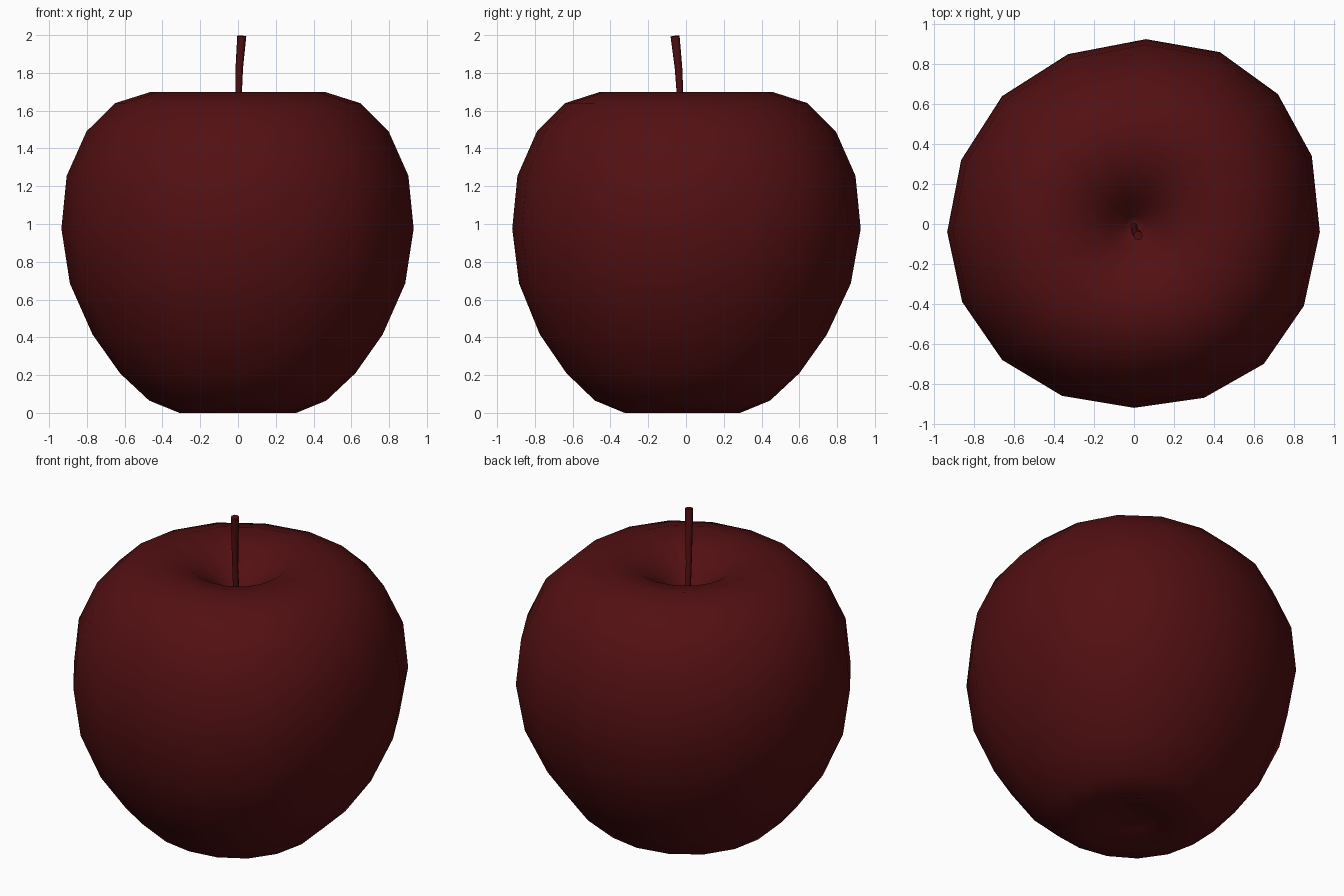
import bpy, bmesh, math
from mathutils import Vector

if "Cube" in bpy.data.objects:
    bpy.data.objects.remove(bpy.data.objects["Cube"])

red = bpy.data.materials.new("dark red")
red.diffuse_color = (0.085, 0.005, 0.006, 1)
red.use_nodes = True
red.node_tree.nodes["Principled BSDF"].inputs["Base Color"].default_value = red.diffuse_color


def loft(name, rings, start=None, end=None):
    """Skin a list of point rings, closing each end with a fan or a cap."""
    bm = bmesh.new()
    loops = [[bm.verts.new(p) for p in ring] for ring in rings]
    n = len(loops[0])
    for a, b in zip(loops, loops[1:]):
        for i in range(n):
            j = (i + 1) % n
            bm.faces.new((a[i], a[j], b[j], b[i]))
    for loop, tip in ((loops[0], start), (loops[-1], end)):
        if tip is None:
            bm.faces.new(loop)
        else:
            v = bm.verts.new(tip)
            for i in range(n):
                bm.faces.new((loop[i], loop[(i + 1) % n], v))
    bmesh.ops.recalc_face_normals(bm, faces=bm.faces[:])
    mesh = bpy.data.meshes.new(name)
    bm.to_mesh(mesh)
    bm.free()
    mesh.materials.append(red)
    obj = bpy.data.objects.new(name, mesh)
    bpy.context.collection.objects.link(obj)
    return obj


# Apple body: slightly irregular 16-sided outline scaled along a profile
outline = [(0.93, -0.04), (0.89, 0.34), (0.72, 0.65), (0.43, 0.86),
           (0.06, 0.925), (-0.33, 0.85), (-0.66, 0.64), (-0.865, 0.32),
           (-0.935, -0.04), (-0.86, -0.39), (-0.66, -0.68), (-0.36, -0.86),
           (0.0, -0.92), (0.35, -0.87), (0.65, -0.70), (0.85, -0.41)]
# radius, height, y shift
profile = [(0.14, 0.06, -0.02), (0.31, 0.0, -0.02), (0.47, 0.065, -0.02),
           (0.625, 0.21, -0.018), (0.77, 0.415, -0.016), (0.89, 0.685, -0.008),
           (0.935, 0.975, 0), (0.907, 1.255, 0), (0.802, 1.49, 0),
           (0.65, 1.64, 0), (0.46, 1.70, 0), (0.27, 1.66, 0),
           (0.13, 1.56, -0.005), (0.05, 1.46, -0.01)]
rings = [[(x * r / 0.935, y * r / 0.935 + s, z) for x, y in outline]
         for r, z, s in profile]
body = loft("apple_body", rings, (0, -0.02, 0.09), (0, -0.01, 1.43))
for p in body.data.polygons:
    p.use_smooth = True

# Stem: thin, gently bent and widening toward the top
path = [(0.0, -0.012, 1.42, 0.018), (0.002, -0.03, 1.66, 0.017),
        (0.007, -0.04, 1.83, 0.020), (0.020, -0.058, 1.995, 0.024)]
stem_rings = []
for k, (cx, cy, cz, r) in enumerate(path):
    a, b = path[max(k - 1, 0)], path[min(k + 1, len(path) - 1)]
    d = (Vector(b[:3]) - Vector(a[:3])).normalized()
    q = Vector((0, 0, 1)).rotation_difference(d)
    stem_rings.append([Vector((cx, cy, cz)) + q @ Vector(
        (r * math.cos(i * math.tau / 8), r * math.sin(i * math.tau / 8), 0))
        for i in range(8)])
stem = loft("stem", stem_rings)
for p in stem.data.polygons:
    p.use_smooth = len(p.vertices) == 4
